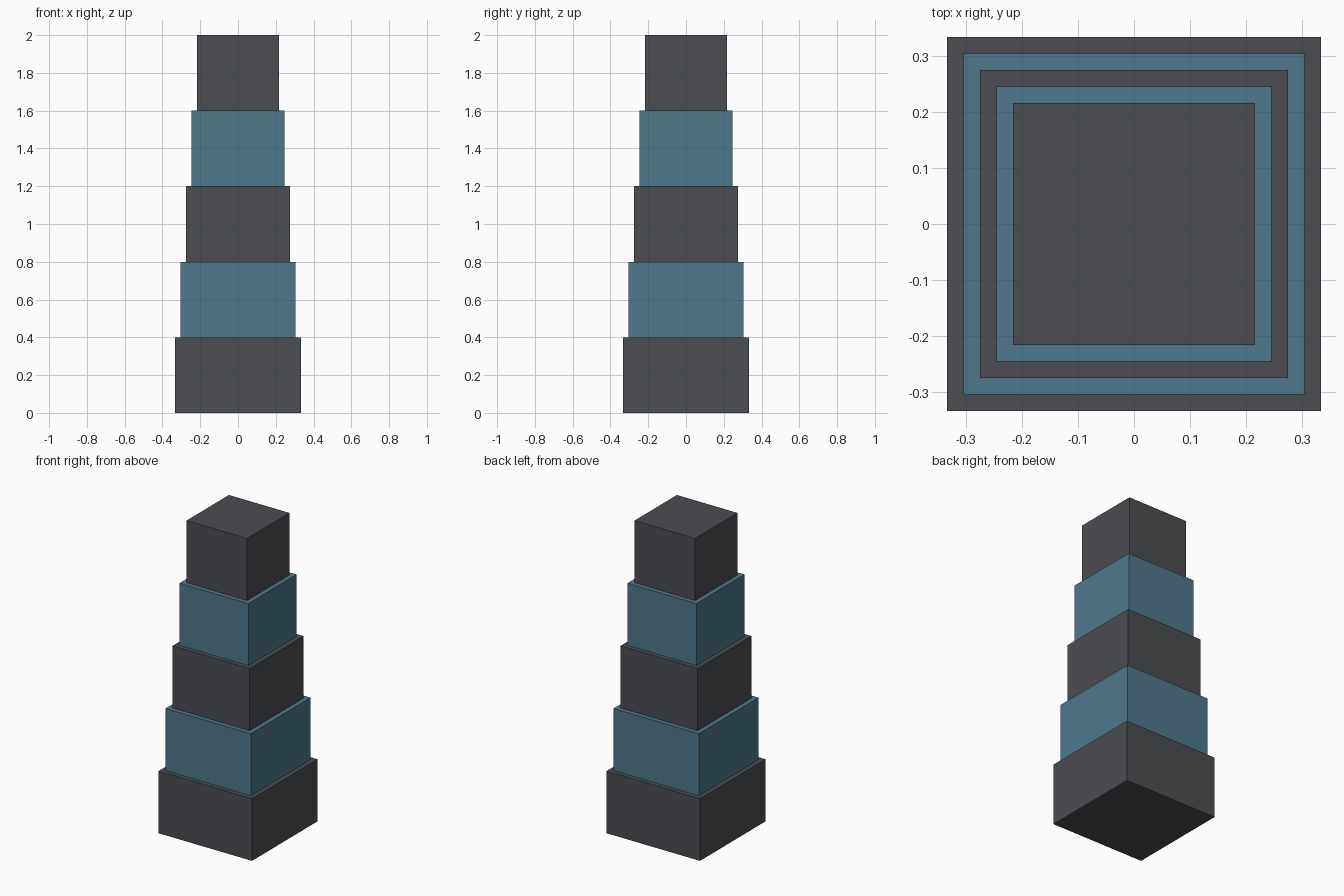
import bpy

if "Cube" in bpy.data.objects:
    bpy.data.objects.remove(bpy.data.objects["Cube"])


def material(name, color):
    mat = bpy.data.materials.new(name)
    mat.diffuse_color = color
    mat.use_nodes = True
    mat.node_tree.nodes["Principled BSDF"].inputs["Base Color"].default_value = mat.diffuse_color
    return mat


charcoal = material("charcoal", (0.07, 0.075, 0.083, 1))
teal = material("teal", (0.077, 0.19, 0.255, 1))

# Five stacked square tiers, each a little narrower, in alternating colours
TIERS = 5
HEIGHT = 2 / TIERS
BASE_WIDTH = 0.6667
STEP = 0.0588

for i in range(TIERS):
    width = BASE_WIDTH - i * STEP
    bpy.ops.mesh.primitive_cube_add(size=1, location=(0, 0, (i + 0.5) * HEIGHT))
    tier = bpy.context.object
    tier.name = f"tower_tier_{i + 1}"
    tier.scale = (width, width, HEIGHT)
    bpy.ops.object.transform_apply(location=False, rotation=False, scale=True)
    tier.data.materials.append(teal if i % 2 else charcoal)
